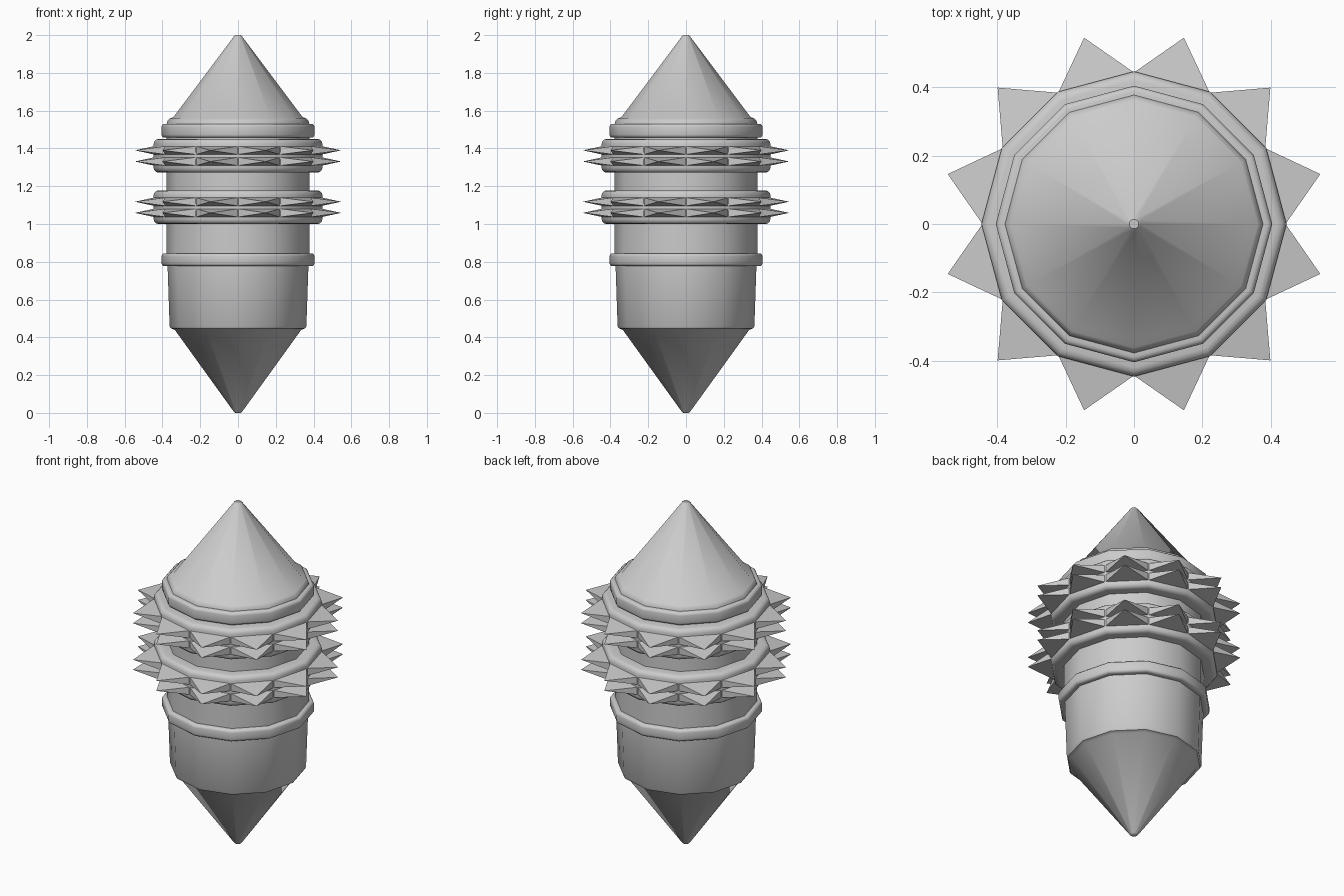
import bpy, bmesh
from math import cos, sin, radians, tau

SIDES = 12
TUBE = 0.378        # radius of the straight tube
BAND = 0.447        # radius of the spiked bands

cube = bpy.data.objects.get("Cube")
if cube:
    bpy.data.objects.remove(cube, do_unlink=True)

grey = bpy.data.materials.new("plain_grey")
grey.use_nodes = True
grey.diffuse_color = (0.6, 0.6, 0.6, 1)
grey.node_tree.nodes["Principled BSDF"].inputs["Base Color"].default_value = (0.6, 0.6, 0.6, 1)


def polar(r, step, z):
    a = tau * step / SIDES
    return (r * cos(a), r * sin(a), z)


def finish(name, bm, bevel=0):
    bmesh.ops.recalc_face_normals(bm, faces=bm.faces[:])
    mesh = bpy.data.meshes.new(name)
    bm.to_mesh(mesh)
    bm.free()
    mesh.materials.append(grey)
    obj = bpy.data.objects.new(name, mesh)
    bpy.context.collection.objects.link(obj)
    bpy.ops.object.select_all(action='DESELECT')
    obj.select_set(True)
    bpy.context.view_layer.objects.active = obj
    if bevel:
        mod = obj.modifiers.new("rounded_edges", 'BEVEL')
        mod.width = bevel
        mod.segments = 3
        mod.limit_method = 'ANGLE'
        mod.angle_limit = radians(40)
        bpy.ops.object.modifier_apply(modifier=mod.name)
    bpy.ops.object.shade_smooth_by_angle(angle=radians(38))
    return obj


def lathe(name, profile, bevel=0, cap_bottom=False, cap_top=False):
    """Spin a list of (radius, height) points, bottom to top."""
    bm = bmesh.new()
    rings = [[bm.verts.new(polar(r, i, z)) for i in range(SIDES)] for r, z in profile]
    for low, high in zip(rings, rings[1:]):
        for i in range(SIDES):
            j = (i + 1) % SIDES
            bm.faces.new((low[i], low[j], high[j], high[i]))
    if cap_bottom:
        bm.faces.new(rings[0][::-1])
    if cap_top:
        bm.faces.new(rings[-1])
    # Orientation reference for open shells
    obj = finish(name, bm, bevel)
    return obj


def band(name, radius, z0, z1, bevel):
    lathe(name, [(TUBE - 0.01, z0), (radius, z0), (radius, z1), (TUBE - 0.01, z1)], bevel)


def spike_row(name, z, half=0.022):
    """One flat four-sided spike on every side of a band."""
    bm = bmesh.new()
    for i in range(SIDES):
        base = [bm.verts.new(polar(BAND - 0.003, i + s, z + h))
                for s, h in ((0, -half), (1, -half), (1, half), (0, half))]
        tip = bm.verts.new(polar(0.565, i + 0.5, z))
        bm.faces.new(base[::-1])
        for k in range(4):
            bm.faces.new((base[k], base[(k + 1) % 4], tip))
    finish(name, bm)


# Pointed ends
lathe("bottom_cone", [(0.014, 0), (0.022, 0.006), (0.335, 0.44), (0.355, 0.447)], cap_bottom=True)
lathe("top_cone", [(0.378, 1.53), (0.374, 1.545), (0.362, 1.558), (0.342, 1.566),
                   (0.022, 1.992), (0.014, 2.0)], cap_top=True)

# Tapered lower drum and straight tube
lathe("lower_drum", [(0.355, 0.447), (0.362, 0.458), (0.373, 0.78)])
lathe("tube", [(TUBE, 0.78), (TUBE, 1.53)])

# Plain collars
band("lower_collar", 0.405, 0.777, 0.845, 0.016)
band("upper_collar", 0.405, 1.457, 1.53, 0.016)

# Spiked bands, each with two rows of spikes
for label, z0 in (("lower", 1.0), ("upper", 1.272)):
    band(label + "_spiked_band", BAND, z0, z0 + 0.178, 0.026)
    for row, dz in (("bottom", 0.059), ("top", 0.118)):
        spike_row(f"{label}_band_{row}_spikes", z0 + dz)
